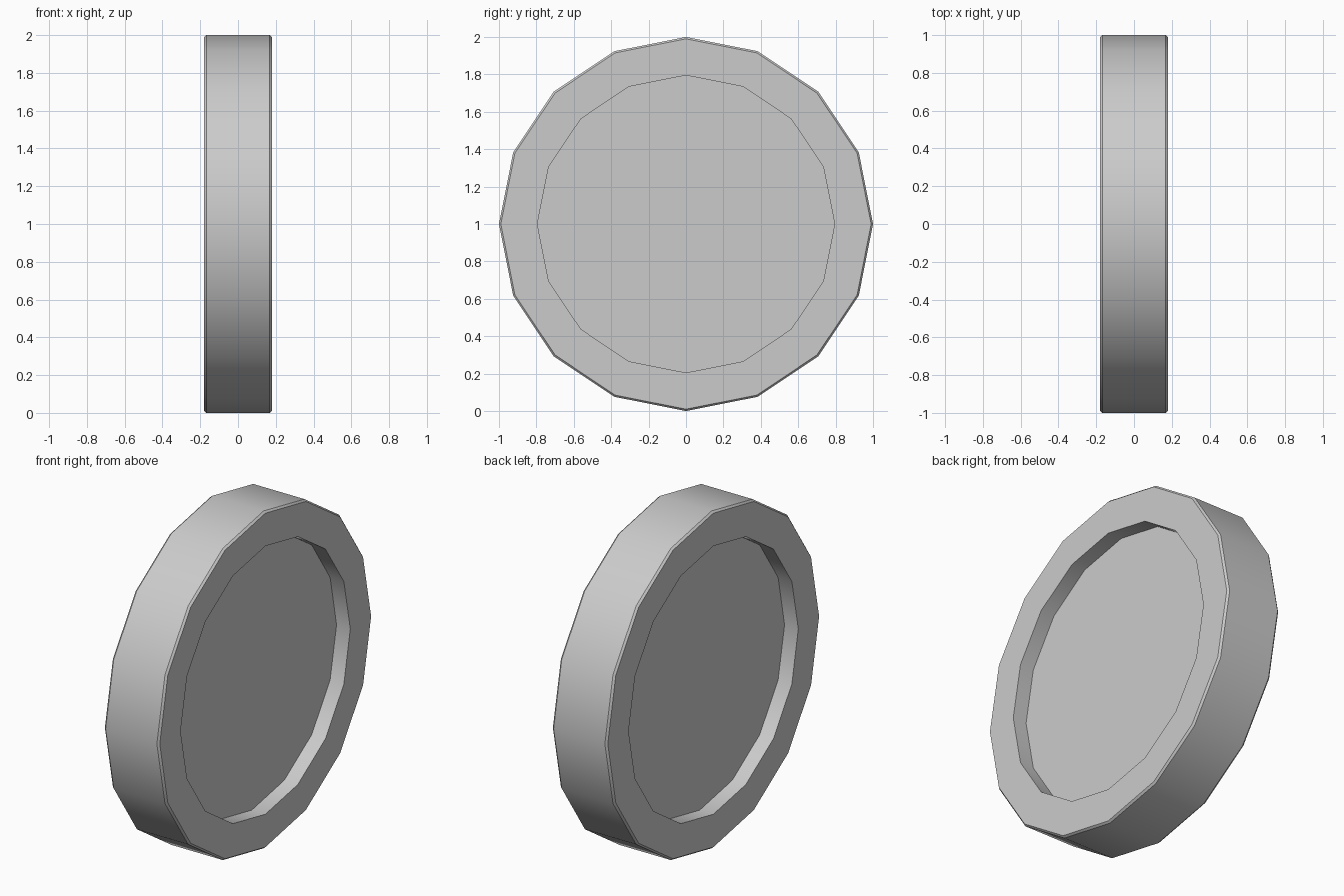
import bpy, bmesh
from math import sin, cos, pi, radians

if "Cube" in bpy.data.objects:
    bpy.data.objects.remove(bpy.data.objects["Cube"])

SIDES = 16

# Half profile (x, radius) from the left recess floor to the tread edge, then mirrored
half = [(-0.09, 0.795), (-0.18, 0.795), (-0.18, 0.99), (-0.168, 1.0)]
profile = half + [(-x, r) for x, r in reversed(half)]

bm = bmesh.new()
rings = [[bm.verts.new((x, r * sin(2 * pi * i / SIDES), 1 + r * cos(2 * pi * i / SIDES)))
          for i in range(SIDES)] for x, r in profile]

# Rim walls, side rings, chamfers and tread
for a, b in zip(rings, rings[1:]):
    for i in range(SIDES):
        j = (i + 1) % SIDES
        bm.faces.new((a[i], a[j], b[j], b[i]))

# Recessed discs on both sides
bm.faces.new(rings[0])
bm.faces.new(rings[-1])
bmesh.ops.recalc_face_normals(bm, faces=bm.faces)

mesh = bpy.data.meshes.new("wheel")
bm.to_mesh(mesh)
bm.free()
wheel = bpy.data.objects.new("wheel", mesh)
bpy.context.collection.objects.link(wheel)

# Smooth tread with sharp rim edges
bpy.context.view_layer.objects.active = wheel
wheel.select_set(True)
bpy.ops.object.shade_smooth_by_angle(angle=radians(30))
